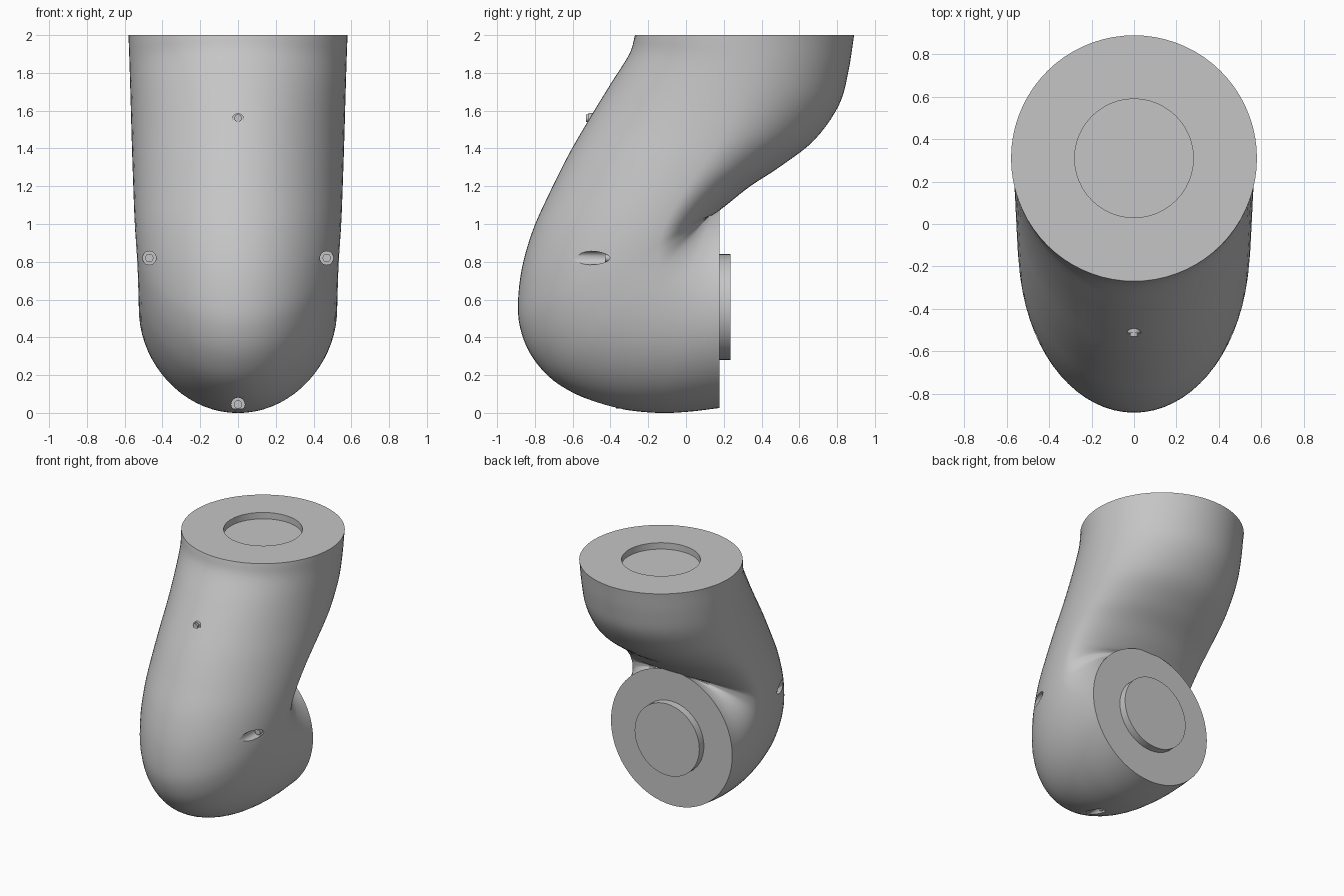
import bpy, bmesh, math
from mathutils import Vector

cube = bpy.data.objects.get("Cube")
if cube:
    bpy.data.objects.remove(cube, do_unlink=True)

grey = bpy.data.materials.new("light_grey")
grey.use_nodes = True
grey.diffuse_color = (0.56, 0.56, 0.56, 1)
grey.node_tree.nodes["Principled BSDF"].inputs["Base Color"].default_value = grey.diffuse_color

SIDES = 72
STEPS = 5


def finish(name, bm):
    bmesh.ops.recalc_face_normals(bm, faces=bm.faces)
    mesh = bpy.data.meshes.new(name)
    bm.to_mesh(mesh)
    bm.free()
    mesh.materials.append(grey)
    obj = bpy.data.objects.new(name, mesh)
    bpy.context.collection.objects.link(obj)
    return obj


def rod(name, start, end, radius, sides=24):
    """Capped cylinder between two points."""
    start, end = Vector(start), Vector(end)
    axis = end - start
    turn = Vector((0, 0, 1)).rotation_difference(axis).to_matrix().to_4x4()
    turn.translation = (start + end) / 2
    bm = bmesh.new()
    bmesh.ops.create_cone(bm, cap_ends=True, segments=sides, radius1=radius,
                          radius2=radius, depth=axis.length, matrix=turn)
    return finish(name, bm)


def smooth(obj, angle=35):
    bpy.ops.object.select_all(action='DESELECT')
    obj.select_set(True)
    bpy.context.view_layer.objects.active = obj
    bpy.ops.object.shade_smooth_by_angle(angle=math.radians(angle))


def cut(obj, cutter):
    """Subtract the cutter, then drop it."""
    mod = obj.modifiers.new("cut", 'BOOLEAN')
    mod.operation = 'DIFFERENCE'
    mod.solver = 'EXACT'
    mod.object = cutter
    cutter.hide_render = True
    bpy.context.view_layer.objects.active = obj
    bpy.ops.object.modifier_apply(modifier=mod.name)
    bpy.data.objects.remove(cutter, do_unlink=True)


def spline(points):
    """Catmull-Rom resampling of a list of vectors."""
    ends = [points[0] * 2 - points[1]] + points + [points[-1] * 2 - points[-2]]
    result = []
    for a, b, c, d in zip(ends, ends[1:], ends[2:], ends[3:]):
        for i in range(STEPS):
            t = i / STEPS
            result.append((b * 2 + (c - a) * t + (a * 2 - b * 5 + c * 4 - d) * t ** 2
                           + (b * 3 - a - c * 3 + d) * t ** 3) / 2)
    return result + [points[-1]]


# Outer and inner bend curves (y, z), paired point by point
outer = [(-.27, 2), (-.3, 1.9), (-.4, 1.74), (-.51, 1.56), (-.62, 1.37), (-.72, 1.17),
         (-.81, .97), (-.87, .76), (-.89, .56), (-.87, .42), (-.81, .29), (-.7, .17),
         (-.54, .08), (-.35, .022), (-.15, 0), (.01, .006), (.178, .026)]
inner = [(.89, 2), (.86, 1.81), (.81, 1.63), (.68, 1.445), (.5, 1.305), (.34, 1.2),
         (.22, 1.105), (.155, 1.055), (.13, 1.045), (.12, 1.04), (.12, 1.04), (.12, 1.04),
         (.125, 1.045), (.135, 1.05), (.145, 1.06), (.16, 1.07), (.178, 1.08)]
outer = spline([Vector(p) for p in outer])
inner = spline([Vector(p) for p in inner])

# Main elbow body: egg-shaped sections, widest towards the inside of the bend
bm = bmesh.new()
rings = []
for k, (o, i) in enumerate(zip(outer, inner)):
    t = k / (len(outer) - 1)
    width = .58 - .055 * math.sin(t * math.pi / 2)
    share = .5 - .24 * max(0, math.sin(math.pi * t)) ** 1.5
    widest = i.lerp(o, share)
    ring = []
    for s in range(SIDES):
        a = math.tau * s / SIDES
        pole = o if math.cos(a) > 0 else i
        p = widest.lerp(pole, abs(math.cos(a)))
        ring.append(bm.verts.new((width * math.sin(a), p.x, p.y)))
    rings.append(ring)
for r0, r1 in zip(rings, rings[1:]):
    for s in range(SIDES):
        n = (s + 1) % SIDES
        bm.faces.new((r0[s], r0[n], r1[n], r1[s]))
bm.faces.new(rings[0])
bm.faces.new(rings[-1])
body = finish("elbow_body", bm)

# Round socket in the top face
cut(body, rod("socket_cutter", (0, .31, 1.95), (0, .31, 2.1), .28, 48))

# Screw pockets at both sides and the underside, each with a screw head
pockets = {"right": (-.47, -.4, .82), "left": (.47, -.4, .82), "bottom": (0, -.34, .045)}
for side, (x, y, z) in pockets.items():
    cut(body, rod("pocket_cutter", (x, y - .5, z), (x, y, z), .036))
    smooth(rod(side + "_screw", (x, y - .03, z), (x, y + .02, z), .022))
smooth(body)

# Small front screw standing out of the sloping wall
smooth(rod("front_screw_collar", (0, -.515, 1.555), (0, -.44, 1.555), .032))
smooth(rod("front_screw", (0, -.53, 1.56), (0, -.44, 1.56), .02))

# Round plug on the back face
smooth(rod("back_plug", (0, .15, .56), (0, .235, .56), .28, 48))
